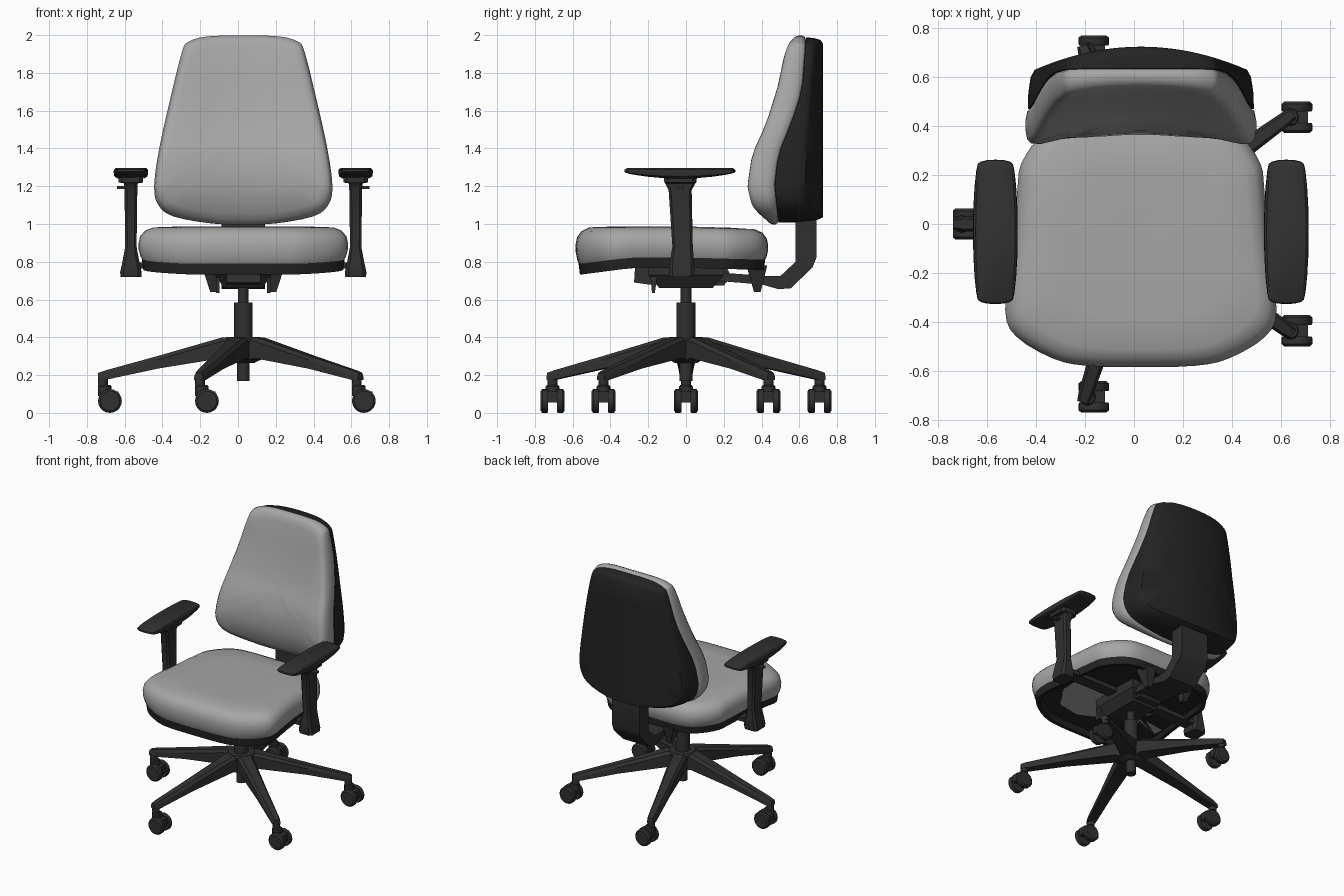
import bpy, bmesh, math
from mathutils import Vector, Matrix

if "Cube" in bpy.data.objects:
    bpy.data.objects.remove(bpy.data.objects["Cube"])

CX = 0.028  # chair's own centre line


def material(name, r, g, b):
    m = bpy.data.materials.new(name)
    m.diffuse_color = (r, g, b, 1)
    m.use_nodes = True
    m.node_tree.nodes["Principled BSDF"].inputs["Base Color"].default_value = m.diffuse_color
    return m


GREY = material("grey fabric", 0.38, 0.38, 0.38)
DARK = material("dark plastic", 0.03, 0.03, 0.03)
BLACK = material("black shell", 0.017, 0.017, 0.017)


def loft(name, rings, mat, angle=35):
    """Skin a list of equal-length point rings and cap both ends."""
    bm = bmesh.new()
    vs = [[bm.verts.new(p) for p in r] for r in rings]
    n = len(rings[0])
    for a, b in zip(vs, vs[1:]):
        for i in range(n):
            j = (i + 1) % n
            bm.faces.new((a[i], a[j], b[j], b[i]))
    bm.faces.new(vs[0])
    bm.faces.new(vs[-1])
    bmesh.ops.recalc_face_normals(bm, faces=bm.faces)
    me = bpy.data.meshes.new(name)
    bm.to_mesh(me)
    bm.free()
    me.materials.append(mat)
    me.shade_smooth()
    me.set_sharp_from_angle(angle=math.radians(angle))
    ob = bpy.data.objects.new(name, me)
    bpy.context.collection.objects.link(ob)
    return ob


def rect(x0, x1, y0, y1, z):
    return [(x0, y0, z), (x1, y0, z), (x1, y1, z), (x0, y1, z)]


def box(name, x0, x1, y0, y1, z0, z1, mat=DARK):
    return loft(name, [rect(x0, x1, y0, y1, z0), rect(x0, x1, y0, y1, z1)], mat)


def prism(name, yz, x0, x1, mat=DARK):
    return loft(name, [[(x, y, z) for y, z in yz] for x in (x0, x1)], mat, 25)


def lathe(name, prof, loc, axis='Z', n=20, mat=DARK):
    """Round part from (radius, height) pairs, along z or y."""
    rings = []
    for r, h in prof:
        ring = []
        for i in range(n):
            a = 2 * math.pi * i / n
            c, s = r * math.cos(a), r * math.sin(a)
            ring.append(Vector(loc) + Vector((c, s, h) if axis == 'Z' else (c, h, s)))
        rings.append(ring)
    return loft(name, rings, mat)


def interp(tab, v):
    if v <= tab[0][0]:
        return tab[0][1]
    for (a, fa), (b, fb) in zip(tab, tab[1:]):
        if v <= b:
            return fa + (fb - fa) * (v - a) / (b - a)
    return tab[-1][1]


def outline(half, steps=3):
    """Mirror a half outline and round it with a closed spline."""
    pts = half + [(-x, y) for x, y in reversed(half) if x > 0]
    out, n = [], len(pts)
    for i in range(n):
        p = [Vector(pts[(i + k) % n]) for k in (-1, 0, 1, 2)]
        for k in range(steps):
            t = k / steps
            out.append(0.5 * (2 * p[1] + (p[2] - p[0]) * t
                              + (2 * p[0] - 5 * p[1] + 4 * p[2] - p[3]) * t * t
                              + (3 * p[1] - p[0] - 3 * p[2] + p[3]) * t ** 3))
    return out


# seat cushion and hollow pan
SEAT = outline([(0, -.585), (.22, -.58), (.36, -.55), (.51, -.46), (.555, -.35), (.525, -.1),
                (.505, .14), (.49, .245), (.42, .35), (.33, .415), (.2, .434), (0, .434)])


def seat_ring(s, z, dip):
    ring = []
    for p in SEAT:
        x, y = p.x * s, -.07 + (p.y + .07) * s
        d = min(1, max(0, (-.28 - y) / .27))
        ring.append((CX + x, y, z - dip * d - .012 * max(0, y) / .43))
    return ring


loft("seat_cushion", [seat_ring(*a) for a in (
    (.955, .81, .03), (.98, .835, .03), (.998, .87, .02), (1, .9, .01), (.985, .935, .005),
    (.94, .965, .004), (.86, .982, 0), (.6, .987, 0), (.25, .985, 0))], GREY, 50)
loft("seat_pan", [seat_ring(*a) for a in (
    (.9, .825, .035), (.968, .825, .035), (.955, .768, .035), (.91, .768, .035),
    (.88, .80, .03), (.4, .80, 0))], BLACK)

# backrest cushion and rear shell
BACK = outline([(0, 1.998), (.19, 1.993), (.29, 1.965), (.325, 1.91), (.385, 1.67), (.445, 1.4),
                (.472, 1.2), (.45, 1.1), (.37, 1.04), (.17, 1.003), (0, .997)])
FRONT = [(1.0, .4), (1.1, .345), (1.2, .328), (1.37, .35), (1.53, .418), (1.74, .476),
         (1.87, .497), (2.0, .53)]
SEAM = [(1.0, .49), (1.21, .47), (1.37, .49), (1.555, .566), (1.71, .615), (1.97, .635)]


def back_ring(s, t):
    """t: 0 is the seam, 1 the front face, -1 the rear face."""
    ring = []
    for p in BACK:
        x, z = p.x * s, 1.48 + (p.y - 1.48) * s
        seam = interp(SEAM, z)
        if t >= 0:
            far = interp(FRONT, z) + .035 * (1 - (x / .4) ** 2)
        else:
            far = .725 - .5 * x * x
        ring.append((CX + x, seam + (far - seam) * abs(t), z))
    return ring


loft("backrest_cushion", [back_ring(*a) for a in (
    (.955, 0), (.985, .08), (1, .3), (1, .55), (.985, .8), (.95, .95), (.88, 1),
    (.6, 1), (.3, 1), (.08, 1))], GREY, 50)
loft("backrest_shell", [back_ring(*a) for a in (
    (.93, .02), (.98, 0), (.975, -.45), (.955, -.85), (.92, -1), (.6, -1), (.3, -1), (.06, -1))],
    BLACK, 40)

# bent bracket carrying the backrest
prism("back_bracket", [(.58, 1.08), (.69, 1.08), (.69, .82), (.67, .77), (.555, .66), (.49, .655),
                       (.40, .68), (.15, .70), (.15, .745), (.42, .725), (.50, .725), (.58, .80)],
      CX - .115, CX + .115)

# tilt mechanism under the seat
prism("mechanism", [(-.27, .77), (-.275, .69), (-.2, .68), (.2, .675), (.24, .72), (.2, .80), (-.2, .80)],
      CX - .09, CX + .09)
loft("mechanism_tray", [rect(CX - .1, CX + .1, -.14, .14, .66), rect(CX - .15, CX + .15, -.2, .2, .73),
                        rect(CX - .15, CX + .15, -.2, .2, .80)], DARK)
for sx in (-1, 1):
    a, b = CX + sx * .125, CX + sx * .145
    prism("lever_paddle", [(-.19, .74), (-.15, .74), (-.165, .635), (-.18, .635)], min(a, b), max(a, b))
    # rear fins below the pan
    fin = [[(CX + sx * x, y, z) for x, y in ((x0, y0), (x1, y0), (x1, y1), (x0, y1))]
           for z, x0, x1, y0, y1 in ((.64, .14, .175, .36, .395), (.78, .13, .22, .32, .43))]
    loft("pan_fin", fin, DARK)

# armrests, mirrored about the centre line
PAD = outline([(0, -.295), (.06, -.287), (.078, -.25), (.09, -.1), (.09, .1), (.078, .25),
               (.06, .287), (0, .295)], 2)
for side, sx in (("left", -1), ("right", 1)):
    ax = CX + sx * .595
    pad = []
    for s, sl, z, lift in ((.75, .9, 1.24, .025), (.96, .98, 1.252, .02), (1, 1, 1.275, .003),
                           (.98, .99, 1.288, 0), (.88, .95, 1.296, 0)):
        pad.append([(ax + p.x * s, -.032 + p.y * sl, z + lift * (abs(p.y) / .295) ** 2) for p in PAD])
    loft(side + "_arm_pad", pad, DARK)
    post = []
    for z, hx, y0, y1 in ((.72, .055, -.085, .04), (.745, .057, -.09, .045), (.80, .045, -.085, .042),
                          (.88, .03, -.072, .036), (1.18, .034, -.092, .03), (1.215, .036, -.11, .05),
                          (1.22, .065, -.115, .055), (1.25, .065, -.116, .058)):
        c = .004 + hx * .25
        post.append([(ax + x, y, z) for x, y in (
            (-hx + c, y0), (hx - c, y0), (hx, y0 + c), (hx, y1 - c),
            (hx - c, y1), (-hx + c, y1), (-hx, y1 - c), (-hx, y0 + c))])
    loft(side + "_arm_post", post, DARK)
    xs = sorted((CX + sx * .62, CX + sx * .668))
    box(side + "_arm_button", xs[0], xs[1], -.05, -.01, 1.185, 1.2)
    xs = sorted((CX + sx * .1, CX + sx * .57))
    box(side + "_arm_bracket", xs[0], xs[1], -.06, .03, .765, .795)

# gas column
lathe("gas_column", [(.034, .17), (.034, .27), (.05, .28), (.05, .585), (.028, .585), (.028, .70)],
      (CX, 0, 0))
lathe("base_hub", [(.06, .265), (.085, .28), (.1, .39), (.09, .402), (.05, .402)], (CX, 0, 0), n=20)

# five-star base with twin-wheel casters
for k in range(5):
    ang = math.pi + k * 2 * math.pi / 5
    turn = Matrix.Translation((CX, 0, 0)) @ Matrix.Rotation(ang, 4, 'Z')
    leg = []
    for r, w, zb, zt in ((.04, .055, .27, .40), (.11, .055, .29, .40), (.45, .04, .235, .302),
                         (.73, .03, .175, .225), (.768, .024, .175, .212)):
        leg.append([turn @ Vector(p) for p in (
            (r, -w, zb), (r, w, zb), (r, w, zt - .02), (r, w * .65, zt), (r, -w * .65, zt), (r, -w, zt - .02))])
    loft("base_leg", leg, DARK, 30)
    stem = turn @ Vector((.743, 0, 0))
    lathe("caster_stem", [(.026, .145), (.026, .2)], stem, n=12)
    lathe("caster_neck", [(.036, .09), (.036, .14), (.03, .147)], stem + Vector((.01, 0, 0)), n=12)
    wx = stem.x + .037
    box("caster_hood", wx - .05, wx + .045, stem.y - .028, stem.y + .028, .055, .112)
    for sy in (-1, 1):
        lathe("caster_wheel", [(.06, sy * .024), (.063, sy * .03), (.063, sy * .054), (.052, sy * .064)],
              (wx, stem.y, .063), 'Y', 20)
